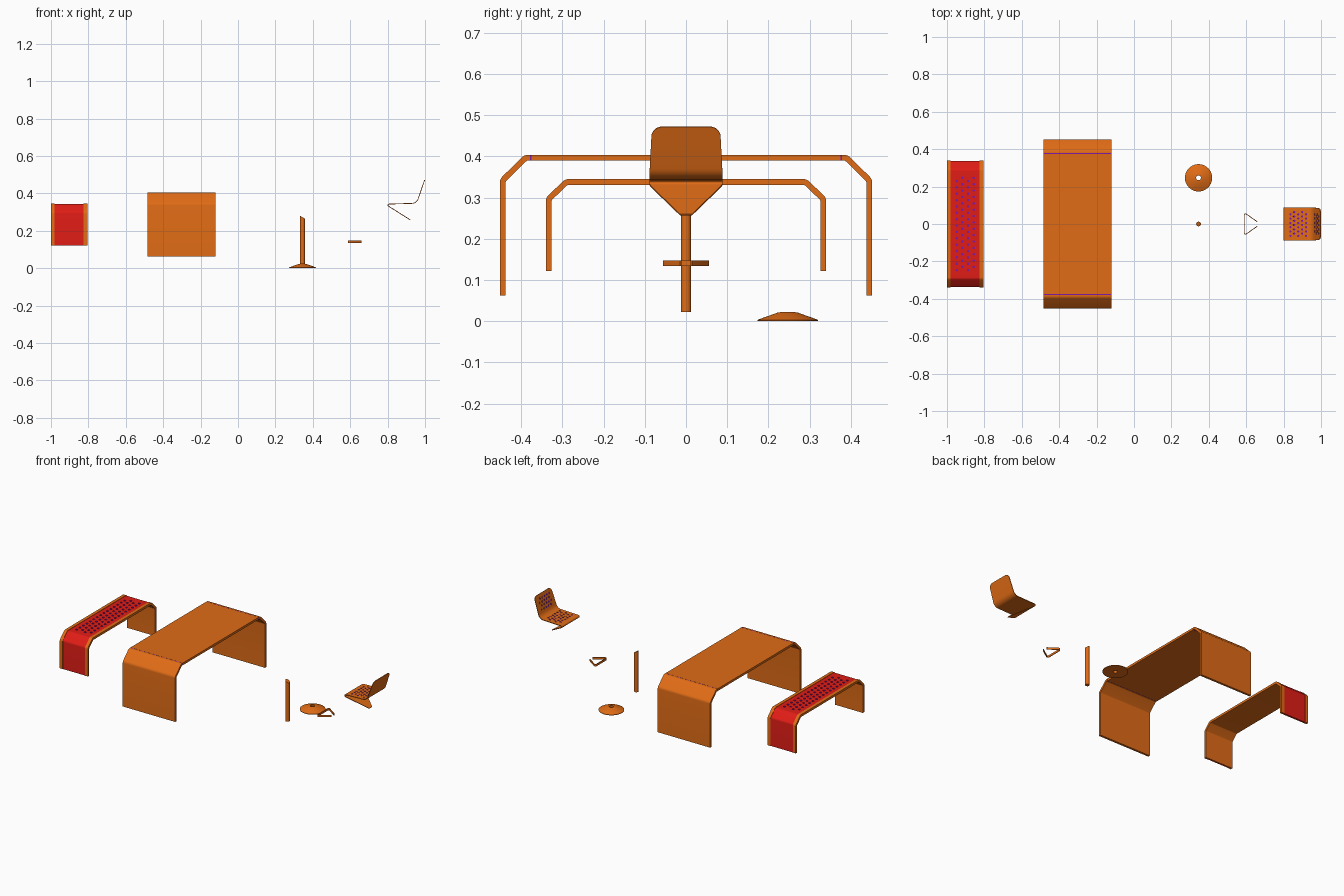
import bpy, bmesh, math
from mathutils import Vector, Matrix

if "Cube" in bpy.data.objects:
    bpy.data.objects.remove(bpy.data.objects["Cube"])


def material(name, rgb):
    m = bpy.data.materials.new(name)
    m.diffuse_color = (*rgb, 1)
    m.use_nodes = True
    m.node_tree.nodes["Principled BSDF"].inputs["Base Color"].default_value = m.diffuse_color
    return m


ORANGE = material("orange", (0.75, 0.15, 0.008))
RED = material("red", (0.75, 0.012, 0.008))
PURPLE = material("purple", (0.22, 0.01, 0.4))


def finish(name, bm, mats):
    bmesh.ops.recalc_face_normals(bm, faces=bm.faces)
    me = bpy.data.meshes.new(name)
    bm.to_mesh(me)
    bm.free()
    for m in mats:
        me.materials.append(m)
    ob = bpy.data.objects.new(name, me)
    bpy.context.collection.objects.link(ob)
    return ob


def smooth(ob, angle=35):
    bpy.ops.object.select_all(action='DESELECT')
    ob.select_set(True)
    bpy.context.view_layer.objects.active = ob
    bpy.ops.object.shade_smooth_by_angle(angle=math.radians(angle))


def fillet(pts, cuts, n=5):
    """Round each inner corner of a 2D path, cutting back by the given length."""
    pts = [Vector(p) for p in pts]
    out = [pts[0]]
    for a, c, b, d in zip(pts, pts[1:], pts[2:], cuts):
        da, db = (a - c).normalized(), (b - c).normalized()
        half = da.angle(db) / 2
        r = d * math.tan(half)
        mid = c + (da + db).normalized() * (r / math.sin(half))
        u, v = c + da * d - mid, c + db * d - mid
        turn = math.atan2(u.x * v.y - u.y * v.x, u.dot(v))
        for i in range(n + 1):
            out.append(mid + Matrix.Rotation(turn * i / n, 2) @ u)
    return out + [pts[-1]]


def ribbon(name, path, d0, d1, spans, place, mat):
    """Thick strip along a 2D path, between offsets d0 and d1, with a span per point."""
    path = [Vector(p) for p in path]
    if isinstance(spans, tuple):
        spans = [spans] * len(path)
    bm = bmesh.new()
    rings = []
    for i, p in enumerate(path):
        dirs = []
        if i:
            dirs.append((p - path[i - 1]).normalized())
        if i < len(path) - 1:
            dirs.append((path[i + 1] - p).normalized())
        norms = [Vector((t.y, -t.x)) for t in dirs]
        n = sum(norms, Vector((0, 0))).normalized()
        n /= n.dot(norms[0])
        lo, hi = spans[i]
        rings.append([bm.verts.new(place(*(p + n * d), w))
                      for d, w in ((d0, lo), (d0, hi), (d1, hi), (d1, lo))])
    for a, b in zip(rings, rings[1:]):
        for k in range(4):
            bm.faces.new((a[k], a[(k + 1) % 4], b[(k + 1) % 4], b[k]))
    bm.faces.new(rings[0])
    bm.faces.new(rings[-1])
    return finish(name, bm, [mat])


def perforate(ob, centres, normal, radius, depth):
    """Cut shallow round holes whose insides are purple."""
    ob.data.materials.append(PURPLE)
    rot = Vector((0, 0, 1)).rotation_difference(Vector(normal)).to_matrix().to_4x4()
    bm = bmesh.new()
    for c in centres:
        m = Matrix.Translation(c) @ rot @ Matrix.Translation((0, 0, 0.005 - depth / 2))
        bmesh.ops.create_cone(bm, cap_ends=True, segments=10, radius1=radius,
                              radius2=radius, depth=0.01 + depth, matrix=m)
    for f in bm.faces:
        f.material_index = 1
    cutter = finish("hole_cutter", bm, [ob.data.materials[0], PURPLE])
    cutter.hide_render = True
    mod = ob.modifiers.new("holes", 'BOOLEAN')
    mod.operation, mod.object, mod.solver = 'DIFFERENCE', cutter, 'EXACT'
    bpy.context.view_layer.objects.active = ob
    bpy.ops.object.modifier_apply(modifier=mod.name)
    bpy.data.objects.remove(cutter)


def stagger(nu, nv, su, sv):
    """Staggered hole grid centred on zero."""
    return [((i - (nu - 1) / 2) * su, (j - (nv - 1) / 2 + (0.25 if i % 2 else -0.25)) * sv)
            for i in range(nu) for j in range(nv)]


def across(u, v, w):          # path in y-z, width along x
    return Vector((w, u, v))


def along(u, v, w):           # path in x-z, width along y
    return Vector((u, w, v))


# Bench: rails, tray and a perforated red pad
half = [(-0.34, 0.122), (-0.34, 0.30), (-0.293, 0.345)]
bench = fillet(half + [(-y, z) for y, z in reversed(half)], [0.008] * 4, 4)
for name, d0, d1, span, mat in (
        ("bench_left_rail", 0, 0.014, (-1.0, -0.98), ORANGE),
        ("bench_right_rail", 0, 0.014, (-0.825, -0.805), ORANGE),
        ("bench_tray", 0.009, 0.014, (-0.98, -0.825), ORANGE),
        ("bench_pad", 0.002, 0.009, (-0.98, -0.825), RED)):
    ob = ribbon(name, bench, d0, d1, span, across, mat)
    if name == "bench_pad":
        perforate(ob, [Vector((-0.9025 + u, v, 0.343)) for u, v in stagger(4, 15, 0.03, 0.034)],
                  (0, 0, 1), 0.007, 0.004)
    smooth(ob)

# Table: flat top, two folded ends, purple seams between
TX, SEAM = (-0.484, -0.12), 0.377
ribbon("table_top", [(-SEAM + 0.0015, 0.404), (SEAM - 0.0015, 0.404)], 0, 0.014, TX, across, ORANGE)
for s, side in ((-1, "front"), (1, "back")):
    end = fillet([(-0.452, 0.063), (-0.452, 0.345), (-0.392, 0.404), (-SEAM - 0.0015, 0.404)],
                 [0.009, 0.009], 4)
    ob = ribbon(f"table_{side}_end", end, 0, 0.014, TX,
                lambda u, v, w: Vector((w, -s * u, v)), ORANGE)
    smooth(ob)
    ribbon(f"table_{side}_seam", [(s * SEAM - 0.0015, 0.404), (s * SEAM + 0.0015, 0.404)],
           0.0005, 0.0135, (TX[0] + 0.0005, TX[1] - 0.0005), across, PURPLE)

# Chair: one bent sheet with rounded back corners and a tapering lip
top, knee = Vector((0.998, 0.472)), Vector((0.955, 0.347))
curl, tip = Vector((0.788, 0.342)), Vector((0.921, 0.258))
core = fillet([top, knee, curl, tip], [0.025, 0.02], 8)
down = (knee - top).normalized()
path, widths = [], []
R = 0.026
for i in range(7):
    a = math.pi / 2 * i / 6
    path.append(top + down * R * (1 - math.cos(a)))
    widths.append(0.084 - R + R * math.sin(a))
path += core[1:-1]
widths += [0.088] * len(core[1:-1])
lip = path[-1].lerp(tip, 0.05)
path += [lip, tip]
widths += [0.086, 0.014]
chair = ribbon("chair_shell", path, -0.002, 0.002, [(-w, w) for w in widths], along, ORANGE)
slope = (knee - curl).normalized()
up = Vector((-slope.y, 0, slope.x))
mid = curl.lerp(knee, 0.54)
perforate(chair, [Vector((mid.x, 0, mid.y)) + up * 0.002
                  + Vector((slope.x * u, v, slope.y * u)) for u, v in stagger(5, 6, 0.021, 0.023)],
          up, 0.006, 0.0025)
lean = Vector((down.y, 0, -down.x))
mid = top + down * 0.058
perforate(chair, [Vector((mid.x, 0, mid.y)) + lean * 0.002
                  + Vector((down.x * u, v, down.y * u)) for u, v in stagger(4, 5, 0.021, 0.023)],
          lean, 0.006, 0.0025)
smooth(chair)

# Pole with a slanted top to meet the chair lip
bm = bmesh.new()
bmesh.ops.create_cone(bm, cap_ends=True, segments=24, radius1=0.0127, radius2=0.0127,
                      depth=0.25, matrix=Matrix.Translation((0.345, 0, 0.147)))
for v in bm.verts:
    if v.co.z > 0.2:
        v.co.z -= (v.co.x - 0.345) * 0.63
smooth(finish("chair_pole", bm, [ORANGE]))

# Round foot plate with a socket for the pole
bm = bmesh.new()
prof = [(0.0127, 0), (0.073, 0), (0.073, 0.003), (0.068, 0.0055), (0.045, 0.0135),
        (0.026, 0.0205), (0.018, 0.022), (0.0127, 0.022)]
vs = [bm.verts.new((r, 0, z)) for r, z in prof]
es = [bm.edges.new((vs[i], vs[(i + 1) % len(vs)])) for i in range(len(vs))]
bmesh.ops.spin(bm, geom=vs + es, cent=(0, 0, 0), axis=(0, 0, 1), angle=math.tau, steps=40)
bmesh.ops.remove_doubles(bm, verts=bm.verts, dist=1e-5)
bmesh.ops.translate(bm, verts=bm.verts, vec=(0.345, 0.247, 0))
smooth(finish("chair_base", bm, [ORANGE]))

# Footrest: open triangular band
rest = fillet([(0.658, 0.013), (0.589, 0.061), (0.589, -0.061), (0.658, -0.013)], [0.014, 0.014], 6)
smooth(ribbon("chair_footrest", rest, -0.002, 0.002, (0.134, 0.147),
              lambda u, v, w: Vector((u, v, w)), ORANGE))
